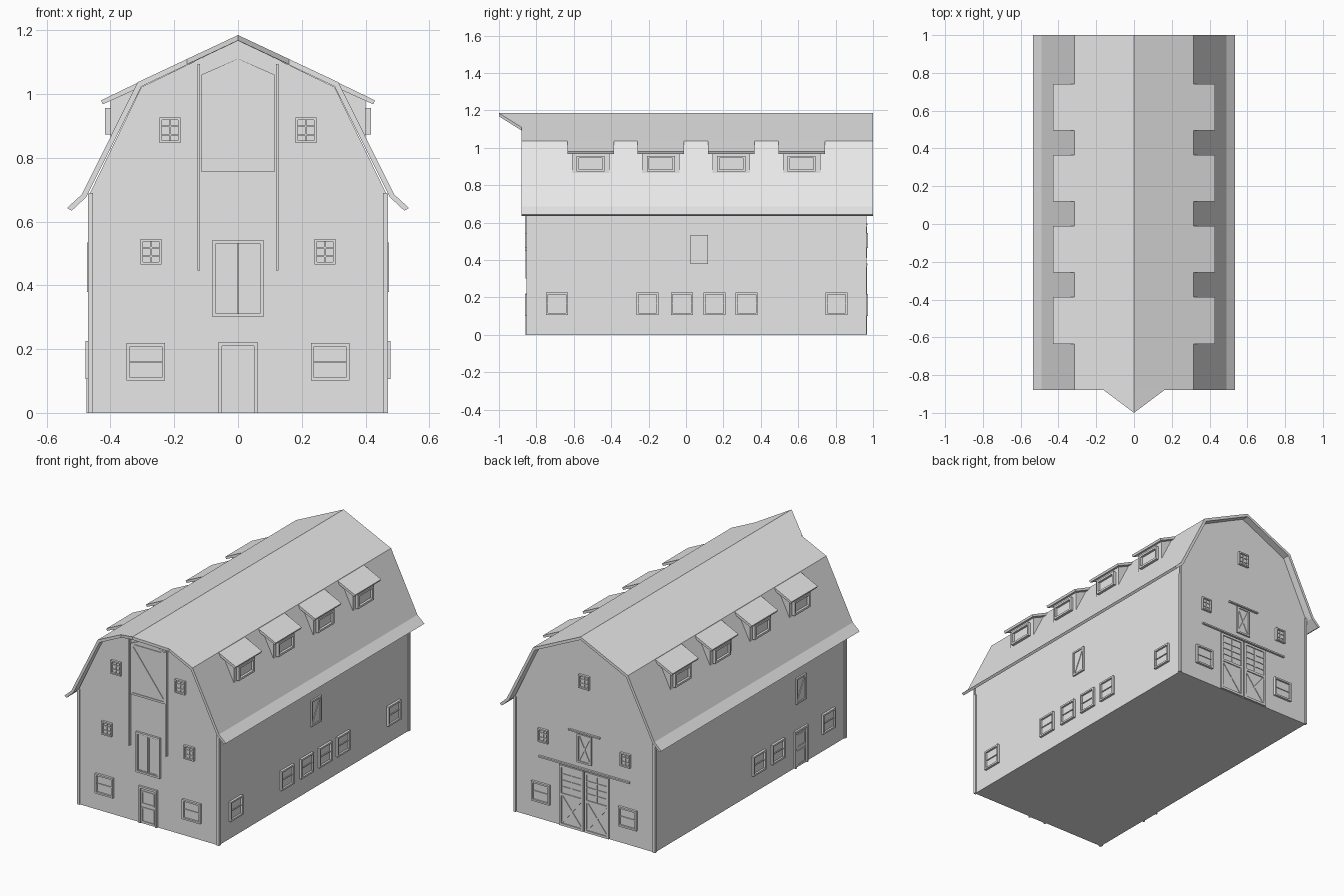
import bpy, bmesh, math
from mathutils import Matrix, Vector

cube = bpy.data.objects.get("Cube")
if cube:
    bpy.data.objects.remove(cube, do_unlink=True)

GREY = (0.8, 0.8, 0.8, 1)
mat = bpy.data.materials.new("plain_grey")
mat.use_nodes = True
mat.diffuse_color = GREY
mat.node_tree.nodes["Principled BSDF"].inputs["Base Color"].default_value = GREY


def finish(name, bm):
    bmesh.ops.recalc_face_normals(bm, faces=bm.faces)
    mesh = bpy.data.meshes.new(name)
    bm.to_mesh(mesh)
    bm.free()
    mesh.materials.append(mat)
    bpy.context.collection.objects.link(bpy.data.objects.new(name, mesh))


def prism(name, points, offset):
    """Solid made by sweeping a closed loop of 3D points along an offset."""
    bm = bmesh.new()
    face = bm.faces.new([bm.verts.new(p) for p in points])
    swept = bmesh.ops.extrude_face_region(bm, geom=[face], use_keep_orig=True)["geom"]
    bmesh.ops.translate(bm, verts=[g for g in swept if isinstance(g, bmesh.types.BMVert)],
                        vec=offset)
    finish(name, bm)


def along_y(name, profile, y0, y1, side=1):
    prism(name, [(side * x, y0, z) for x, z in profile], (0, y1 - y0, 0))


def mirrored(half):
    """Complete a half profile that runs from the outside to the ridge."""
    return half + [(-x, z) for x, z in reversed(half[:-1])]


def wall_frame(normal, distance):
    n, up = Vector(normal), Vector((0, 0, 1))
    u = up.cross(n)
    m = Matrix((u, up, n)).transposed().to_4x4()
    m.translation = n * distance
    return m


def plate(bm, wall, u, v, w, h, depth, angle=0):
    m = (wall @ Matrix.Translation((u, v, depth / 2 - 0.001))
         @ Matrix.Rotation(angle, 4, 'Z') @ Matrix.Diagonal((w, h, depth + 0.002, 1)))
    bmesh.ops.create_cube(bm, size=1, matrix=m)


def bar(bm, wall, a, b, width, depth):
    a, b = Vector(a), Vector(b)
    d, c = b - a, (a + b) / 2
    plate(bm, wall, c.x, c.y, d.length, width, depth, math.atan2(d.y, d.x))


def border(bm, wall, u, v, w, h, t, depth):
    """Four boards around a rectangle given by its outer size."""
    for s in (-1, 1):
        plate(bm, wall, u + s * (w - t) / 2, v, t, h, depth)
        plate(bm, wall, u, v + s * (h - t) / 2, w - 2 * t, t, depth)


def window(name, wall, u, v, w, h, cols, rows, t=0.01, depth=0.014):
    bm = bmesh.new()
    plate(bm, wall, u, v, w - t, h - t, 0.003)
    border(bm, wall, u, v, w, h, t, depth)
    for i in range(1, cols):
        plate(bm, wall, u - w / 2 + w * i / cols, v, 0.005, h - t, 0.008)
    for i in range(1, rows):
        plate(bm, wall, u, v - h / 2 + h * i / rows, w - t, 0.005, 0.008)
    finish(name, bm)


def entry_door(name, wall, u):
    bm = bmesh.new()
    plate(bm, wall, u, 0.103, 0.098, 0.206, 0.004)
    for s in (-1, 1):
        plate(bm, wall, u + s * 0.055, 0.111, 0.011, 0.222, 0.012)
    plate(bm, wall, u, 0.216, 0.1, 0.012, 0.012)
    border(bm, wall, u, 0.156, 0.084, 0.08, 0.008, 0.008)
    border(bm, wall, u, 0.054, 0.084, 0.09, 0.007, 0.008)
    finish(name, bm)


def hatch(name, wall, u, v, h, crossed=False):
    bm = bmesh.new()
    plate(bm, wall, u, v, 0.09, h, 0.004)
    border(bm, wall, u, v, 0.094, h, 0.01, 0.01)
    a, b = 0.036, h / 2 - 0.01
    bar(bm, wall, (u - a, v - b), (u + a, v + b), 0.008, 0.008)
    if crossed:
        bar(bm, wall, (u + a, v - b), (u - a, v + b), 0.008, 0.008)
    finish(name, bm)


front = wall_frame((0, -1, 0), 0.846)
back = wall_frame((0, 1, 0), 0.958)
left = wall_frame((1, 0, 0), 0.464)
right = wall_frame((-1, 0, 0), 0.464)

# Walls and corner boards
along_y("barn_walls", mirrored([(0.464, 0), (0.464, 0.69), (0.303, 1.022), (0, 1.168)]),
        -0.846, 0.958)
bm = bmesh.new()
for wall in (front, back):
    for s in (-1, 1):
        plate(bm, wall, s * 0.4625, 0.345, 0.015, 0.69, 0.007)
for s in (-1, 1):
    plate(bm, left, s * 0.9 + 0.0565 - s * 0.0005, 0.32, 0.017, 0.64, 0.006)
    plate(bm, right, s * 0.9 - 0.0565 - s * 0.0005, 0.32, 0.017, 0.64, 0.006)
finish("corner_boards", bm)

# Gambrel roof shell with flared eaves
outer = mirrored([(0.536, 0.643), (0.49, 0.685), (0.315, 1.037), (0, 1.185)])
inner = mirrored([(0.522, 0.634), (0.476, 0.677), (0.303, 1.024), (0, 1.167)])
along_y("roof", outer + inner[::-1], -0.88, 1.0)

# Pointed hood over the hay door
for s, label in ((1, "left"), (-1, "right")):
    prism("hood_" + label, [(0, -0.88, 1.185), (s * 0.16, -0.88, 1.11), (0, -1.0, 1.185)],
          (0, 0, -0.017))

# Dormers on both roof slopes
for s, label in ((1, "left"), (-1, "right")):
    face = wall_frame((s, 0, 0), 0.4)
    for i in range(4):
        y = -0.51 + i * 0.376
        name = f"{label}_dormer_{i + 1}"
        along_y(name + "_box", [(0.39, 0.86), (0.4, 0.86), (0.4, 0.982), (0.315, 1.022)],
                y - 0.1, y + 0.1, s)
        along_y(name + "_roof", [(0.312, 1.037), (0.43, 0.98), (0.424, 0.968), (0.305, 1.022)],
                y - 0.124, y + 0.124, s)
        window(name + "_window", face, s * y, 0.915, 0.15, 0.084, 1, 1, 0.012, 0.017)

# Gable end windows
for wall, label in ((front, "front"), (back, "back")):
    for s in (-1, 1):
        window(f"{label}_lower_window", wall, s * 0.289, 0.16, 0.12, 0.118, 1, 2)
        window(f"{label}_middle_window", wall, s * 0.273, 0.505, 0.066, 0.08, 2, 3, 0.008)
for s in (-1, 1):
    window("front_upper_window", front, s * 0.213, 0.886, 0.066, 0.08, 2, 3, 0.008)
window("back_upper_window", back, 0, 0.9, 0.07, 0.08, 2, 3, 0.008)

# Long side windows, hatches and doors
for y in (-0.69, -0.206, -0.022, 0.152, 0.324, 0.805):
    window("left_side_window", left, y, 0.166, 0.118, 0.118, 1, 2)
for y in (-0.68, -0.2, -0.02):
    window("right_side_window", right, -y, 0.166, 0.118, 0.118, 1, 2)
hatch("left_hatch", left, 0.07, 0.457, 0.155)
hatch("right_hatch", right, 0.42, 0.457, 0.155)
hatch("back_hatch", back, 0, 0.495, 0.17, True)
entry_door("front_door", front, 0)
entry_door("right_side_door", right, 0.42)

# Double loft door on the front
bm = bmesh.new()
border(bm, front, 0, 0.421, 0.16, 0.242, 0.011, 0.012)
for s in (-1, 1):
    plate(bm, front, s * 0.036, 0.421, 0.069, 0.222, 0.004)
    border(bm, front, s * 0.036, 0.421, 0.069, 0.222, 0.006, 0.007)
finish("front_loft_doors", bm)

# Hay door with its gabled top, brace and sliding rails
prism("hay_door_panel", [(-0.115, -0.84, 0.755), (0.115, -0.84, 0.755), (0.115, -0.84, 1.06),
                         (0, -0.84, 1.112), (-0.115, -0.84, 1.06)], (0, -0.01, 0))
bm = bmesh.new()
for s in (-1, 1):
    plate(bm, front, s * 0.109, 0.908, 0.012, 0.304, 0.008)
    bar(bm, front, (s * 0.112, 1.056), (0, 1.105), 0.011, 0.008)
    plate(bm, front, s * 0.123, 0.771, 0.008, 0.648, 0.014)
for z in (0.761, 1.052):
    plate(bm, front, 0, z, 0.206, 0.012, 0.008)
bar(bm, front, (-0.101, 1.038), (0.101, 0.775), 0.012, 0.008)
finish("hay_door_boards_and_rails", bm)

# Sliding double doors on the back, with tracks
bm = bmesh.new()
for s in (-1, 1):
    u = s * 0.084
    plate(bm, back, u, 0.183, 0.16, 0.362, 0.004)
    border(bm, back, u, 0.183, 0.16, 0.362, 0.014, 0.01)
    plate(bm, back, u, 0.19, 0.132, 0.014, 0.01)
    for k in (-1, 1):
        bar(bm, back, (u - 0.064, 0.1 - k * 0.08), (u + 0.064, 0.1 + k * 0.08), 0.01, 0.008)
    plate(bm, back, u, 0.273, 0.006, 0.152, 0.008)
    for i in range(1, 4):
        plate(bm, back, u, 0.197 + i * 0.038, 0.132, 0.006, 0.008)
plate(bm, back, 0, 0.376, 0.6, 0.009, 0.012)
plate(bm, back, 0, 0.59, 0.21, 0.008, 0.012)
finish("back_sliding_doors", bm)
